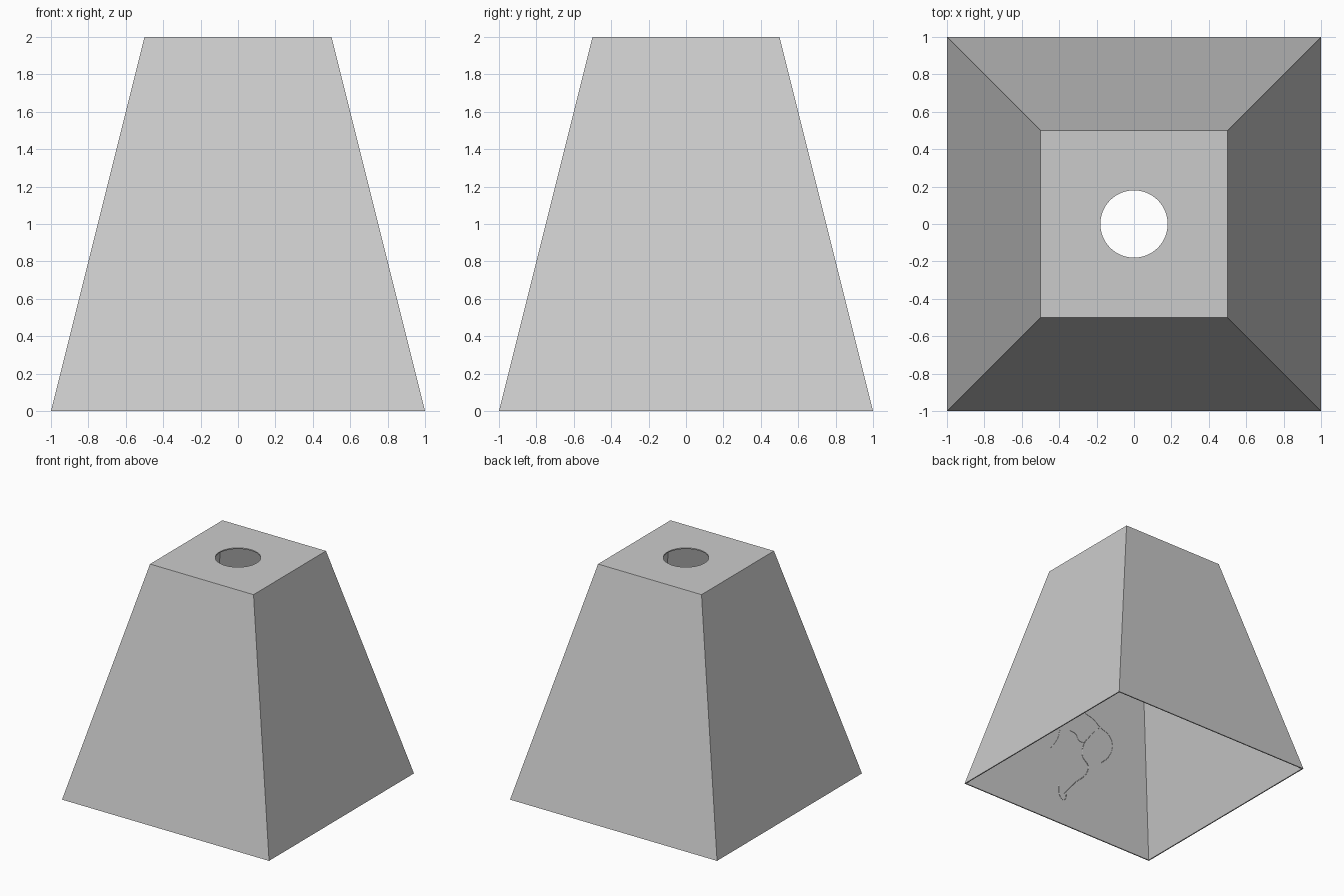
import bpy
import bmesh
from mathutils import Vector

if "Cube" in bpy.data.objects:
    bpy.data.objects.remove(bpy.data.objects["Cube"], do_unlink=True)

WALL = 0.01
HOLE_RADIUS = 0.18

grey = bpy.data.materials.new("light grey")
grey.use_nodes = True
COLOUR = (0.6, 0.6, 0.6, 1)
grey.diffuse_color = COLOUR
grey.node_tree.nodes["Principled BSDF"].inputs["Base Color"].default_value = COLOUR


def half_width(z, inset=0):
    return 1 - z / 4 - inset


def add_object(name, bm):
    mesh = bpy.data.meshes.new(name)
    bm.to_mesh(mesh)
    bm.free()
    mesh.materials.append(grey)
    obj = bpy.data.objects.new(name, mesh)
    bpy.context.collection.objects.link(obj)
    return obj


def frustum(name, bottom, top, inset=0):
    bm = bmesh.new()
    bmesh.ops.create_cube(bm, size=2)
    for v in bm.verts:
        z = top if v.co.z > 0 else bottom
        w = half_width(z, inset)
        v.co = Vector((v.co.x * w, v.co.y * w, z))
    return add_object(name, bm)


def cut(target, cutter):
    cutter.hide_render = True
    mod = target.modifiers.new("cut", 'BOOLEAN')
    mod.operation = 'DIFFERENCE'
    mod.solver = 'EXACT'
    mod.object = cutter
    bpy.context.view_layer.objects.active = target
    bpy.ops.object.modifier_apply(modifier=mod.name)
    bpy.data.objects.remove(cutter, do_unlink=True)


# Hollow tapered shade, open below
shade = frustum("shade", 0, 2)
cut(shade, frustum("hollow_cutter", -0.2, 2 - WALL, WALL))

# Round opening in the top
bm = bmesh.new()
bmesh.ops.create_cone(bm, cap_ends=True, segments=64, radius1=HOLE_RADIUS,
                      radius2=HOLE_RADIUS, depth=0.4)
bmesh.ops.translate(bm, verts=bm.verts, vec=(0, 0, 2))
cut(shade, add_object("hole_cutter", bm))

# Faint raised line work on the inside of the front wall, as (x, z) paths
strokes = [
    [(-.1, .97), (-.19, .95), (-.27, .91), (-.38, .87), (-.43, .8), (-.41, .7), (-.34, .62)],
    [(-.26, .9), (-.2, .82), (-.14, .73), (-.14, .62), (-.22, .54), (-.1, .36), (-.02, .25)],
    [(.03, .78), (-.04, .77), (-.08, .73), (-.14, .73)],
    [(.13, .75), (.14, .67), (.2, .56)],
    [(.05, .3), (.02, .22), (-.03, .2), (-.04, .27)],
]
curve = bpy.data.curves.new("inner_line_work", 'CURVE')
curve.dimensions = '3D'
curve.bevel_depth = 0.003
curve.bevel_resolution = 0
for stroke in strokes:
    spline = curve.splines.new('BEZIER')
    spline.bezier_points.add(len(stroke) - 1)
    for point, (x, z) in zip(spline.bezier_points, stroke):
        point.co = (x, -half_width(z, WALL), z)
        point.handle_left_type = point.handle_right_type = 'AUTO'
curve.materials.append(grey)
line_work = bpy.data.objects.new("inner_line_work", curve)
bpy.context.collection.objects.link(line_work)
